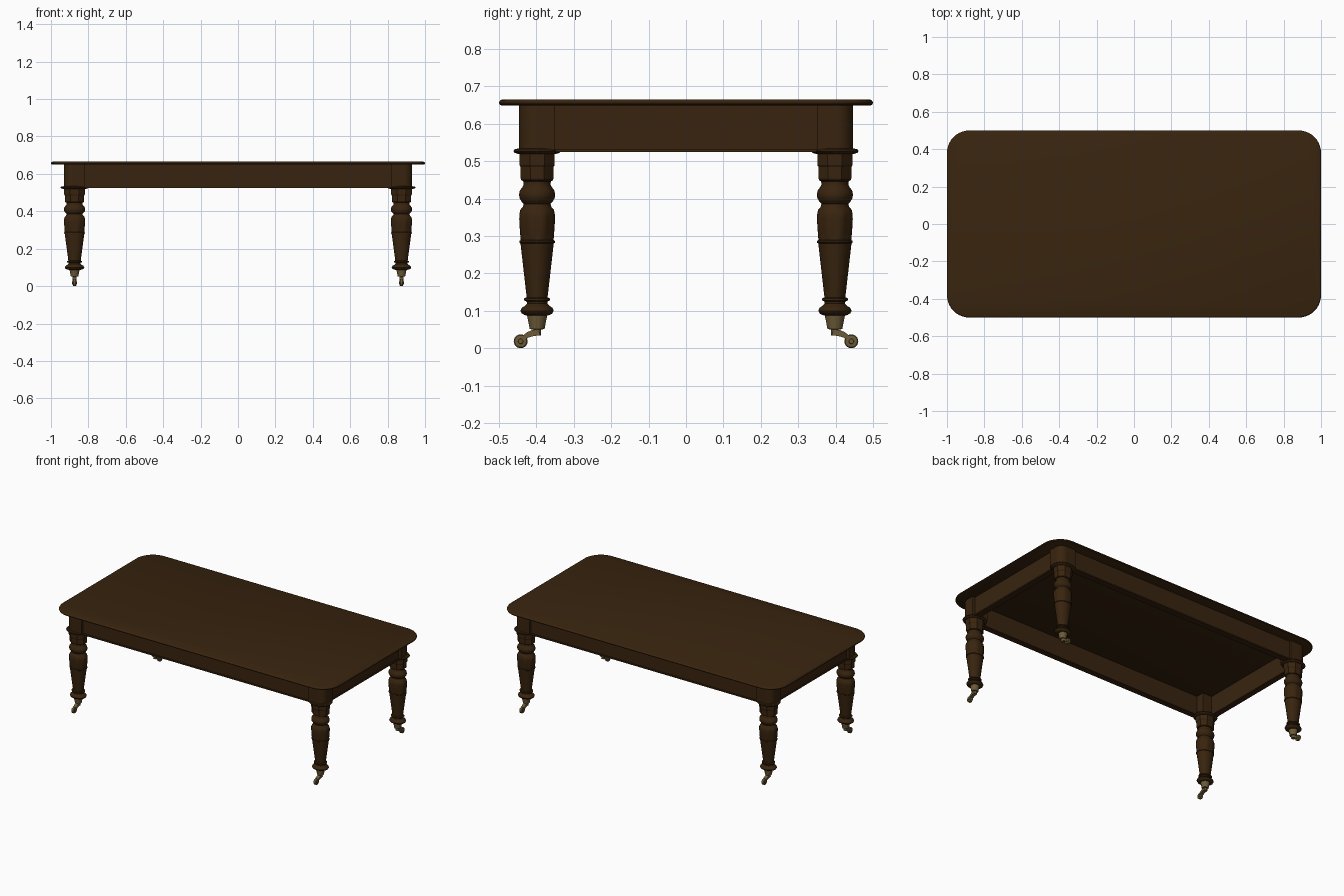
import bpy, bmesh, math
from mathutils import Vector

if "Cube" in bpy.data.objects:
    bpy.data.objects.remove(bpy.data.objects["Cube"])


def material(name, col):
    m = bpy.data.materials.new(name)
    m.diffuse_color = (*col, 1)
    m.use_nodes = True
    m.node_tree.nodes["Principled BSDF"].inputs["Base Color"].default_value = m.diffuse_color
    return m


WOOD = material("dark wood", (0.040, 0.0175, 0.0045))
BRASS = material("aged brass", (0.150, 0.105, 0.038))
LX, LY, SX = 0.874, 0.398, 1.18   # leg centre, leg stretch along x


def finish(name, bm, mat, angle=35):
    bmesh.ops.recalc_face_normals(bm, faces=bm.faces)
    me = bpy.data.meshes.new(name)
    bm.to_mesh(me)
    bm.free()
    ob = bpy.data.objects.new(name, me)
    bpy.context.collection.objects.link(ob)
    me.materials.append(mat)
    bpy.ops.object.select_all(action='DESELECT')
    ob.select_set(True)
    bpy.context.view_layer.objects.active = ob
    bpy.ops.object.shade_smooth_by_angle(angle=math.radians(angle))
    return ob


def loft(name, rings, mat, angle=35):
    """Skin a stack of equal-length point rings and cap both ends."""
    bm = bmesh.new()
    rows = [[bm.verts.new(p) for p in r] for r in rings]
    n = len(rows[0])
    for a, b in zip(rows, rows[1:]):
        for i in range(n):
            bm.faces.new((a[i], a[(i + 1) % n], b[(i + 1) % n], b[i]))
    bm.faces.new(rows[0])
    bm.faces.new(rows[-1])
    return finish(name, bm, mat, angle)


def rounded(hx, hy, r, z, cx=0, cy=0, corners=(1, 1, 1, 1), seg=10):
    """Rounded rectangle; corners run ++, -+, --, +-."""
    pts = []
    for k, (sx, sy) in enumerate(((1, 1), (-1, 1), (-1, -1), (1, -1))):
        rr = r if corners[k] else 0.002
        for i in range(seg + 1):
            a = math.pi / 2 * (k + i / seg)
            pts.append((cx + sx * (hx - rr) + rr * math.cos(a),
                        cy + sy * (hy - rr) + rr * math.sin(a), z))
    return pts


def turned(name, profile, sx, sy, mat, stretch=SX, n=32, lobes=None, angle=35):
    """Turned part; lobes=(z0, z1, depth) carves eight petals into a band."""
    rings = []
    for r, z in profile:
        ring = []
        for i in range(n):
            a = 2 * math.pi * (i + 0.5) / n
            k = 1
            if lobes and lobes[0] < z < lobes[1]:
                k = 1 - lobes[2] * (1 - abs(math.sin(4 * a)) ** 0.5)
            ring.append((sx * LX + stretch * k * r * math.cos(a),
                         sy * LY + k * r * math.sin(a), z))
        rings.append(ring)
    return loft(name, rings, mat, angle)


def box(name, cx, cy, cz, dx, dy, dz, mat):
    bm = bmesh.new()
    bmesh.ops.create_cube(bm, size=1)
    for v in bm.verts:
        v.co = Vector((cx + v.co.x * dx, cy + v.co.y * dy, cz + v.co.z * dz))
    return finish(name, bm, mat)


# table top with a rounded nose
loft("table_top", [rounded(1 - d, 0.5 - d, 0.12 - d, z) for d, z in (
    (0.006, 0.649), (0.002, 0.651), (0, 0.655), (0.001, 0.659),
    (0.004, 0.663), (0.009, 0.665))], WOOD)

# aprons with a thin bead along the lower edge
for s, side in ((-1, "front"), (1, "back")):
    box(side + "_apron", 0, s * 0.418, 0.589, 1.66, 0.03, 0.124, WOOD)
    box(side + "_apron_bead", 0, s * 0.42, 0.528, 1.66, 0.04, 0.008, WOOD)
for s, side in ((-1, "left"), (1, "right")):
    box(side + "_apron", s * 0.898, 0, 0.589, 0.03, 0.72, 0.124, WOOD)
    box(side + "_apron_bead", s * 0.9, 0, 0.528, 0.04, 0.72, 0.008, WOOD)

COLLAR = [(0.050, 0.519), (0.060, 0.522), (0.064, 0.527), (0.060, 0.532), (0.05, 0.534)]
DRUM = [(0.040, 0.446), (0.0455, 0.449), (0.0475, 0.454), (0.0475, 0.484),
        (0.051, 0.49), (0.051, 0.52)]
TURNING = [(0.027, 0.087), (0.034, 0.089), (0.041, 0.093), (0.0445, 0.100),
           (0.041, 0.108), (0.033, 0.113), (0.027, 0.119), (0.028, 0.125),
           (0.035, 0.128), (0.035, 0.133), (0.028, 0.136), (0.0445, 0.280),
           (0.0475, 0.282), (0.0475, 0.287), (0.0445, 0.289), (0.046, 0.295),
           (0.048, 0.320), (0.0495, 0.345), (0.049, 0.358), (0.045, 0.370),
           (0.038, 0.378), (0.036, 0.386), (0.041, 0.391), (0.047, 0.401),
           (0.0485, 0.411), (0.046, 0.422), (0.039, 0.431), (0.036, 0.438),
           (0.037, 0.448)]
CUP = [(0.010, 0.034), (0.010, 0.050), (0.020, 0.051), (0.0225, 0.065),
       (0.026, 0.082), (0.027, 0.088)]

for sx in (-1, 1):
    for sy in (-1, 1):
        tag = ("front" if sy < 0 else "back") + ("_left" if sx < 0 else "_right")
        # corner block, rounded on its outer corner
        corner = [(sx, sy) == c for c in ((1, 1), (-1, 1), (-1, -1), (1, -1))]
        loft(tag + "_corner_block",
             [rounded(0.057, 0.048, 0.045, z, sx * LX, sy * LY, corner) for z in (0.53, 0.65)], WOOD)
        # turned leg
        turned(tag + "_collar", COLLAR, sx, sy, WOOD)
        turned(tag + "_octagon_drum", DRUM, sx, sy, WOOD, n=8, angle=20)
        turned(tag + "_leg", TURNING, sx, sy, WOOD, n=48, lobes=(0.290, 0.365, 0.09))
        # caster: cup, curved arm, wheel and hub
        turned(tag + "_caster_cup", CUP, sx, sy, BRASS, 1.0)
        path = [(-0.006, 0.042, 0.008), (0.010, 0.041, 0.008), (0.024, 0.036, 0.007),
                (0.036, 0.028, 0.006), (0.044, 0.018, 0.004)]
        loft(tag + "_caster_arm",
             [[(sx * LX + u * 0.011, sy * (LY + y + 0.3 * v * h), z + v * h)
               for u, v in ((-1, -1), (1, -1), (1, 1), (-1, 1))] for y, z, h in path], BRASS)
        loft(tag + "_caster_wheel",
             [[(sx * LX + x, sy * (LY + 0.044) + r * math.cos(a * math.pi / 12),
                0.0185 + r * math.sin(a * math.pi / 12)) for a in range(24)]
              for x, r in ((-0.014, 0.006), (-0.010, 0.007), (-0.009, 0.016), (-0.006, 0.0185),
                           (0.006, 0.0185), (0.009, 0.016), (0.010, 0.007), (0.014, 0.006))], BRASS)
